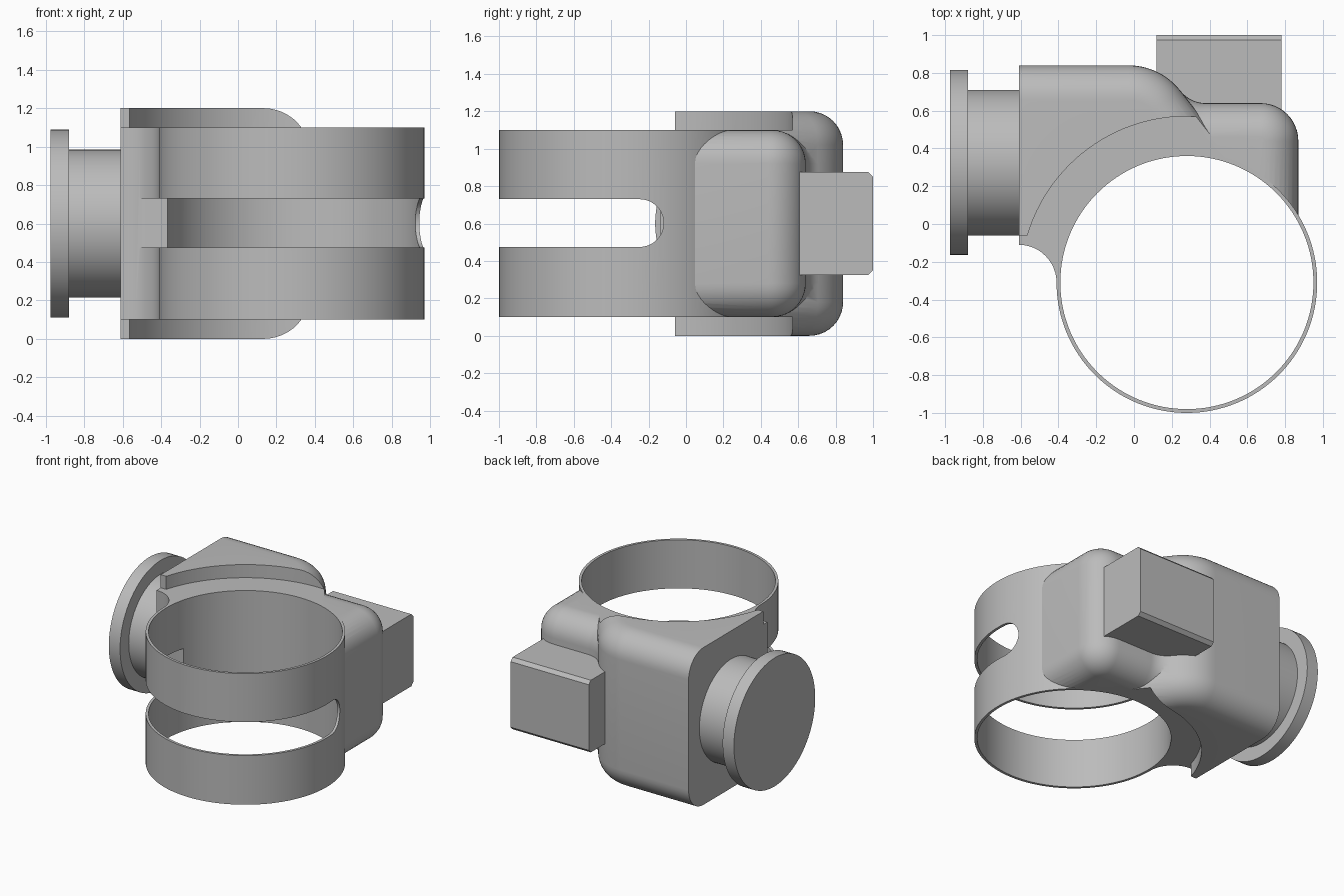
import bpy, bmesh
from math import sin, cos, pi, radians
from mathutils import Matrix

if "Cube" in bpy.data.objects:
    bpy.data.objects.remove(bpy.data.objects["Cube"])

grey = bpy.data.materials.new("plain_grey")
grey.use_nodes = True
COLOR = (0.5, 0.5, 0.5, 1)
grey.diffuse_color = COLOR
grey.node_tree.nodes["Principled BSDF"].inputs["Base Color"].default_value = COLOR

RX, RY = 0.28, -0.31            # clamp ring centre
R_OUT, R_IN = 0.69, 0.67
MID = 0.6                       # mid height


def finish(name, bm):
    bmesh.ops.recalc_face_normals(bm, faces=bm.faces)
    mesh = bpy.data.meshes.new(name)
    bm.to_mesh(mesh)
    bm.free()
    mesh.materials.append(grey)
    ob = bpy.data.objects.new(name, mesh)
    bpy.context.collection.objects.link(ob)
    return ob


def loft(name, layers):
    """Closed solid through a stack of (outline, z) layers."""
    bm = bmesh.new()
    rings = [[bm.verts.new((x, y, z)) for x, y in pts] for pts, z in layers]
    n = len(rings[0])
    for a, b in zip(rings, rings[1:]):
        for i in range(n):
            j = (i + 1) % n
            bm.faces.new((a[i], a[j], b[j], b[i]))
    bm.faces.new(rings[0])
    bm.faces.new(rings[-1])
    bmesh.ops.remove_doubles(bm, verts=bm.verts, dist=1e-5)
    bmesh.ops.dissolve_degenerate(bm, edges=bm.edges, dist=1e-5)
    return finish(name, bm)


def filleted(name, outline, z0, z1, r, steps=10):
    """Loft whose outline shrinks along a quarter round at both ends."""
    angles = [pi / 2 * k / steps for k in range(steps + 1)]
    low = [(outline(r * (1 - cos(t))), z0 + r * (1 - sin(t))) for t in reversed(angles)]
    high = [(outline(r * (1 - cos(t))), z1 - r * (1 - sin(t))) for t in angles]
    return loft(name, low + high)


def arc(cx, cy, r, a0, a1, steps=12):
    angles = [radians(a0 + (a1 - a0) * k / steps) for k in range(steps + 1)]
    return [(cx + r * cos(a), cy + r * sin(a)) for a in angles]


def disc(name, r, z0, z1, sides=128):
    pts = arc(RX, RY, r, 0, 360, sides)[:-1]
    return loft(name, [(pts, z0), (pts, z1)])


def x_cylinder(name, r, x0, x1, y, z, sides=96):
    bm = bmesh.new()
    place = Matrix.Translation(((x0 + x1) / 2, y, z)) @ Matrix.Rotation(pi / 2, 4, 'Y')
    bmesh.ops.create_cone(bm, cap_ends=True, segments=sides, radius1=r, radius2=r,
                          depth=x1 - x0, matrix=place)
    return finish(name, bm)


def box(name, x0, x1, y0, y1, z0, z1):
    pts = [(x0, y0), (x1, y0), (x1, y1), (x0, y1)]
    return loft(name, [(pts, z0), (pts, z1)])


def combine(target, other, operation):
    mod = target.modifiers.new("combine", 'BOOLEAN')
    mod.operation, mod.object, mod.solver = operation, other, 'EXACT'
    bpy.context.view_layer.objects.active = target
    bpy.ops.object.modifier_apply(modifier=mod.name)
    bpy.data.objects.remove(other)


def smooth(ob):
    bpy.ops.object.select_all(action='DESELECT')
    ob.select_set(True)
    bpy.context.view_layer.objects.active = ob
    bpy.ops.object.shade_smooth_by_angle(angle=radians(30))


# Tall housing: rounded back, sloping down towards the low housing
def tall_outline(d):
    curve = arc(-0.03, 0.49, 0.35 - d, 90, 38)
    x, y = curve[-1]
    run = 0.55
    return ([(-0.61, -0.06), (-0.61, 0.84 - d)] + curve
            + [(x + run * sin(radians(38)), y - run * cos(radians(38))), (RX, -0.06)])


# Low housing: blends out of the tall one and rounds the corner
def low_outline(d):
    return ([(0.05, 0), (0.05, 0.6)] + arc(0.38, 0.81, 0.17 + d, 218, 270)
            + arc(0.67, 0.44, 0.2 - d, 90, 0) + [(0.87 - d, -0.1), (RX, -0.1)])


body = filleted("clamp_housing", tall_outline, 0, 1.2, 0.18)
combine(body, disc("lower_recess", 0.88, -0.2, 0.1), 'DIFFERENCE')
combine(body, disc("upper_recess", 0.88, 1.1, 1.4), 'DIFFERENCE')

# Web that flares from the ring to the tall housing
web_pts = ([(-0.2, 0.3), (-0.61, 0.2), (-0.61, -0.11)]
           + arc(-0.61, -0.31, 0.2, 90, 0) + [(-0.2, -0.31)])
combine(body, loft("web", [(web_pts, 0.1), (web_pts, 1.1)]), 'UNION')
combine(body, filleted("low_housing", low_outline, 0.1, 1.1, 0.18), 'UNION')
combine(body, disc("ring", R_OUT, 0.1, 1.1), 'UNION')
combine(body, disc("bore", R_IN, -0.3, 1.5), 'DIFFERENCE')

# Slot through the front of the ring, round at its left end
combine(body, box("slot", -0.8, 0.3, -1.2, -0.135, 0.475, 0.73), 'DIFFERENCE')
combine(body, box("slot", 0.25, 1.2, -1.2, -0.247, 0.475, 0.73), 'DIFFERENCE')
combine(body, x_cylinder("slot_end", 0.1275, 0.5, 1.2, -0.247, 0.6025, 48), 'DIFFERENCE')
smooth(body)

# Side pipe and its flange
pipe = x_cylinder("side_pipe", 0.385, -0.9, -0.605, 0.325, MID)
combine(pipe, x_cylinder("flange", 0.49, -0.975, -0.88, 0.325, MID), 'UNION')
pipe.name = "flanged_side_pipe"
smooth(pipe)

# Back block with chamfered long edges
profile = [(0.58, -0.275), (0.975, -0.275), (1, -0.25), (1, 0.25), (0.975, 0.275), (0.58, 0.275)]
bm = bmesh.new()
ends = [[bm.verts.new((x, y, MID + z)) for y, z in profile] for x in (0.12, 0.78)]
for end in ends:
    bm.faces.new(end)
for i in range(len(profile)):
    j = (i + 1) % len(profile)
    bm.faces.new((ends[0][i], ends[0][j], ends[1][j], ends[1][i]))
finish("back_block", bm)
